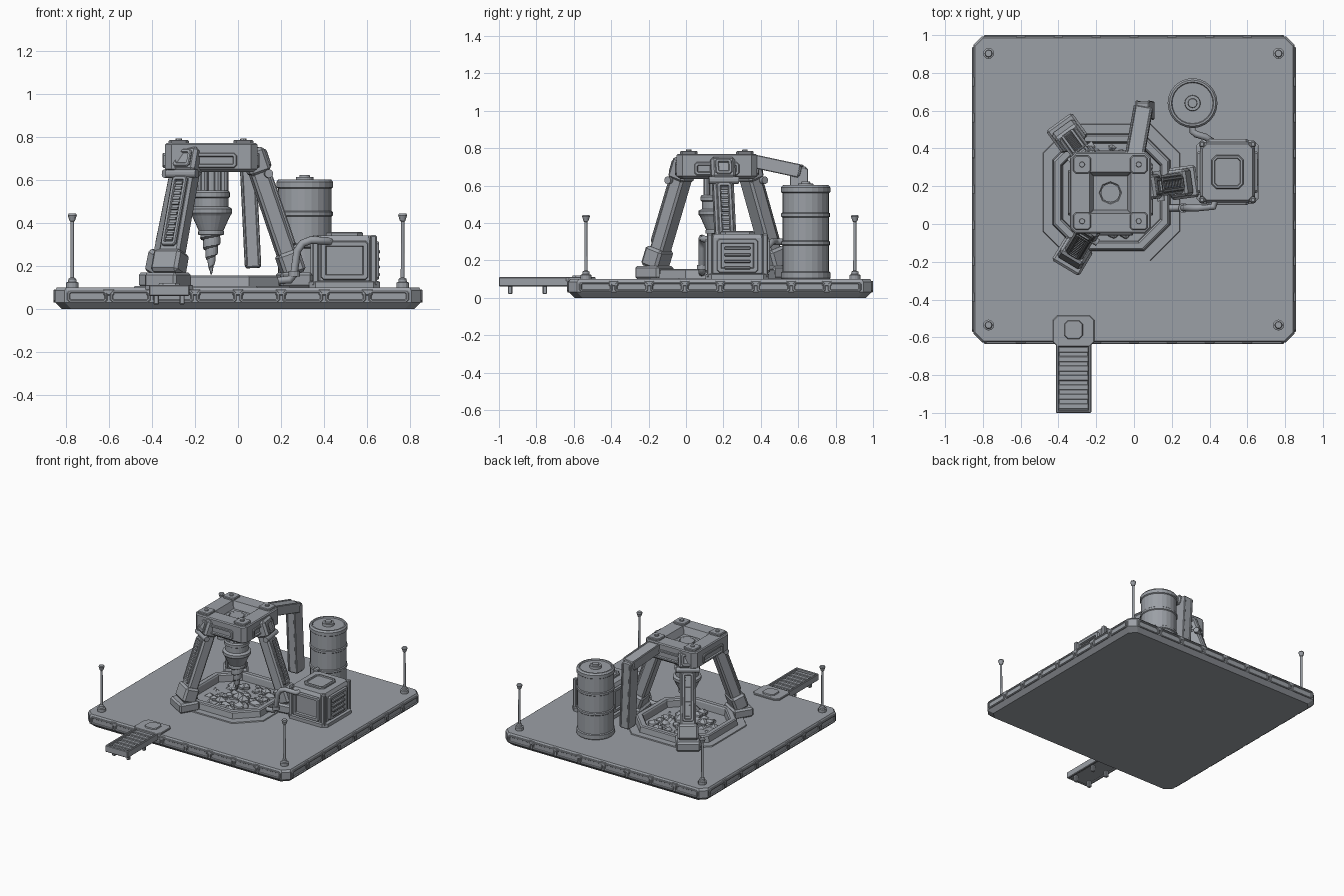
import bpy, bmesh, math, random
from math import sin, cos, pi, radians
from mathutils import Matrix, Vector

if "Cube" in bpy.data.objects:
    bpy.data.objects.remove(bpy.data.objects["Cube"])
random.seed(4)
I = Matrix.Identity(4)

steel = bpy.data.materials.new("steel grey")
steel.use_nodes = True
color = (0.33, 0.35, 0.38, 1)
steel.diffuse_color = color
steel.node_tree.nodes["Principled BSDF"].inputs["Base Color"].default_value = color


def finish(name, bm, M=I):
    bmesh.ops.recalc_face_normals(bm, faces=bm.faces)
    me = bpy.data.meshes.new(name)
    bm.to_mesh(me)
    bm.free()
    me.transform(M)
    me.materials.append(steel)
    ob = bpy.data.objects.new(name, me)
    bpy.context.collection.objects.link(ob)
    return ob


def loft(name, loops, M=I):
    """Skin matching loops and cap both ends."""
    bm = bmesh.new()
    rows = [[bm.verts.new(p) for p in loop] for loop in loops]
    n = len(rows[0])
    for a, b in zip(rows, rows[1:]):
        for i in range(n):
            j = (i + 1) % n
            bm.faces.new((a[i], a[j], b[j], b[i]))
    bm.faces.new(rows[0])
    bm.faces.new(rows[-1])
    return finish(name, bm, M)


def octo(x, y, hx, hy, c, z):
    """Rectangle with cut corners."""
    pts = [(hx - c, -hy), (hx, c - hy), (hx, hy - c), (hx - c, hy),
           (c - hx, hy), (-hx, hy - c), (-hx, c - hy), (c - hx, -hy)]
    return [(x + u, y + v, z) for u, v in pts]


def slab(name, hx, hy, steps, c=0.02, x=0, y=0, M=I):
    """Stack of cut-corner outlines; each step is (inset, height)."""
    return loft(name, [octo(x, y, hx - i, hy - i, max(c - i * 0.5, 0.002), z)
                       for i, z in steps], M)


def block(name, size, loc=(0, 0, 0), M=I, bevel=0.006):
    bm = bmesh.new()
    bmesh.ops.create_cube(bm, size=1)
    bmesh.ops.transform(bm, verts=bm.verts, matrix=Matrix.Translation(loc) @ Matrix.Diagonal((*size, 1)))
    if bevel:
        bmesh.ops.bevel(bm, geom=bm.edges[:], offset=bevel, segments=1, affect='EDGES')
    return finish(name, bm, M)


def lathe(name, profile, loc, n=24, M=I):
    return loft(name, [[(loc[0] + r * cos(2 * pi * i / n), loc[1] + r * sin(2 * pi * i / n), loc[2] + z)
                        for i in range(n)] for r, z in profile], M)


def tube(name, pts, r):
    cu = bpy.data.curves.new(name, 'CURVE')
    cu.dimensions = '3D'
    cu.bevel_depth = r
    cu.bevel_resolution = 2
    cu.use_fill_caps = True
    sp = cu.splines.new('POLY')
    sp.points.add(len(pts) - 1)
    for p, co in zip(sp.points, pts):
        p.co = (*co, 1)
    cu.materials.append(steel)
    bpy.context.collection.objects.link(bpy.data.objects.new(name, cu))


def frame(p, q, side):
    """Frame midway from p to q: z along, y to the side, x outward."""
    p, q = Vector(p), Vector(q)
    z = (q - p).normalized()
    x = Vector(side).cross(z).normalized()
    y = z.cross(x)
    R = Matrix((x, y, z)).transposed().to_4x4()
    return Matrix.Translation((p + q) / 2) @ R, (q - p).length


def face(loc, yaw):
    """Frame on a wall: x across, y up, z outward."""
    return Matrix.Translation(loc) @ Matrix.Rotation(radians(yaw), 4, 'Z') @ Matrix.Rotation(pi / 2, 4, 'X')


def panel(name, w, h, M, d=0.012, rim=0.015):
    """Raised frame around a sunken centre."""
    slab(name, w / 2, h / 2, [(0, -0.01), (0, d * 0.6), (0.004, d), (rim, d), (rim + 0.004, 0.002)], 0.012, M=M)


# Platform with sunken pit
PX, PY = -0.12, 0.168
rims = [(0.82, 0), (0.85, 0.03), (0.85, 0.085), (0.842, 0.1)]
loft("platform", [octo(0, 0.183, h, h - 0.04, 0.045, z) for h, z in rims]
     + [octo(PX, PY, 0.265, 0.265, 0.12, 0.1), octo(PX, PY, 0.25, 0.25, 0.11, 0.03)])

# Platform edge plates and seam clips
for yaw, half, span in ((0, 0.81, 0.85), (90, 0.85, 0.81), (180, 0.81, 0.85), (270, 0.85, 0.81)):
    turn = Matrix.Rotation(radians(yaw), 4, 'Z')
    pitch = (2 * span - 0.1) / 8
    for i in range(9):
        u = (i - 4) * pitch
        seam = Vector((0, 0.183, 0.055)) + turn @ Vector((u, -half, 0))
        if 0 < i < 8:
            block("edge_clip", (0.05, 0.014, 0.028), (0, 0, 0), Matrix.Translation(seam + Vector((0, 0, 0.022))) @ turn, 0.003)
        if i < 8:
            mid = Vector((0, 0.183, 0.058)) + turn @ Vector((u + pitch / 2, -half, 0))
            panel("edge_panel", pitch - 0.012, 0.058, face(mid, yaw), 0.008, 0.01)

# Pit rim and rubble
loft("pit_rim", [octo(PX, PY, h, h, c, z) for h, c, z in
                 ((0.363, 0.155, 0.098), (0.36, 0.155, 0.107), (0.312, 0.14, 0.107), (0.305, 0.135, 0.148),
                  (0.298, 0.135, 0.155), (0.268, 0.12, 0.155), (0.262, 0.12, 0.145), (0.25, 0.11, 0.03))])
for k in range(75):
    a, d = random.uniform(0, 2 * pi), 0.235 * math.sqrt(random.random())
    s = random.uniform(0.028, 0.05)
    bm = bmesh.new()
    bmesh.ops.create_icosphere(bm, subdivisions=1, radius=s)
    for v in bm.verts:
        v.co *= random.uniform(0.8, 1.15)
    finish("rock", bm, Matrix.Translation((PX + d * cos(a), PY + d * sin(a), random.uniform(0.06, 0.1))))

# Corner beacon posts
for x in (-0.77, 0.765):
    for y in (-0.535, 0.903):
        lathe("beacon_post", [(0.029, 0.1), (0.029, 0.122), (0.02, 0.126), (0.018, 0.14), (0.009, 0.145),
                              (0.008, 0.405), (0.013, 0.41), (0.021, 0.435), (0.017, 0.443)], (x, y, 0), 12)

# Walkway
slab("walkway_landing", 0.11, 0.083, [(0, 0.09), (0, 0.108), (0.004, 0.112)], 0.025, -0.32, -0.567)
slab("walkway_hatch", 0.05, 0.05, [(0, 0.11), (0.004, 0.12)], 0.02, -0.32, -0.56)
block("walkway_deck", (0.16, 0.37, 0.024), (-0.32, -0.812, 0.078))
for s in (-1, 1):
    block("walkway_rail", (0.016, 0.37, 0.05), (-0.32 + s * 0.086, -0.815, 0.086), bevel=0.004)
    for y in (-0.94, -0.755):
        block("walkway_foot", (0.024, 0.024, 0.05), (-0.32 + s * 0.06, y, 0.045), bevel=0.004)
for i in range(7):
    block("walkway_tread", (0.158, 0.03, 0.01), (-0.32, -0.965 + i * 0.05, 0.092), bevel=0.003)
block("walkway_end", (0.18, 0.014, 0.05), (-0.32, -0.993, 0.086), bevel=0.004)

# Drill head frame
CX, CY = -0.125, 0.165
slab("drill_head", 0.215, 0.215, [(0.02, 0.635), (0, 0.65), (0, 0.763), (0.007, 0.77), (0.105, 0.77),
                                  (0.125, 0.72)], 0.03, CX, CY)
lathe("head_socket", [(0.08, 0.71), (0.08, 0.727), (0.06, 0.727), (0.055, 0.722)], (CX, CY, 0), 8)
for sx in (-1, 1):
    for sy in (-1, 1):
        x, y = CX + sx * 0.15, CY + sy * 0.15
        slab("head_pad", 0.047, 0.047, [(0, 0.76), (0, 0.78), (0.005, 0.784)], 0.014, x, y)
        lathe("pad_bolt", [(0.016, 0.78), (0.014, 0.792)], (x, y, 0), 8)
for yaw in range(0, 360, 90):
    out = Matrix.Rotation(radians(yaw), 4, 'Z') @ Vector((0, -0.213, 0.0))
    panel("head_panel", 0.24, 0.07, face(Vector((CX, CY, 0.69)) + out, yaw))

# Drill motor and spiral bit
lathe("drill_motor", [(0.05, 0.73), (0.05, 0.55), (0.08, 0.55), (0.088, 0.54), (0.088, 0.52), (0.08, 0.515),
                      (0.08, 0.475), (0.098, 0.465), (0.098, 0.445), (0.09, 0.435), (0.058, 0.365),
                      (0.06, 0.36), (0.06, 0.345), (0.04, 0.34)], (CX, CY, 0))
for i in range(6):
    a = i * pi / 3
    lathe("motor_rod", [(0.018, 0.54), (0.018, 0.65)], (CX + 0.062 * cos(a), CY + 0.062 * sin(a), 0), 8)
bit = []
for i in range(41):
    t = i / 40
    ring = []
    for j in range(20):
        a = 2 * pi * j / 20
        r = (0.003 + 0.045 * (1 - t)) * (0.85 + 0.35 * ((j / 20 + t * 4) % 1))
        ring.append((CX + r * cos(a), CY + r * sin(a), 0.345 - 0.185 * t))
    bit.append(ring)
loft("drill_bit", bit)

# Three splayed legs
for deg in (8, 126, 239):
    M = Matrix.Translation((CX, CY, 0)) @ Matrix.Rotation(radians(deg), 4, 'Z')
    F, length = frame((0.385, 0, 0.16), (0.185, 0, 0.74), (0, 1, 0))
    L = M @ F
    block("leg_beam", (0.08, 0.11, length), M=L, bevel=0.012)
    block("leg_shoulder", (0.1, 0.13, 0.12), (0.005, 0, length / 2 - 0.06), L, 0.014)
    block("leg_boot", (0.105, 0.145, 0.11), (0.005, 0, 0.055 - length / 2), L, 0.014)
    block("leg_foot", (0.15, 0.17, 0.07), (0.39, 0, 0.135), M, 0.012)
    out = L @ Matrix.Translation((0.04, 0, -0.01)) @ Matrix.Rotation(pi / 2, 4, 'Z') @ Matrix.Rotation(pi / 2, 4, 'X')
    panel("leg_channel", 0.08, 0.34, out, 0.014, 0.016)
    for i in range(12):
        block("leg_rib", (0.014, 0.036, 0.012), (0.045, 0, -0.148 + i * 0.025), L, 0)
    panel("shoulder_panel", 0.09, 0.085, out @ Matrix.Translation((0, length / 2 - 0.05, 0.015)), 0.01)
    lathe("leg_hinge", [(0.02, -0.08), (0.02, 0.08)], (0, 0, 0), 12,
          L @ Matrix.Translation((0.035, 0, length / 2 - 0.13)) @ Matrix.Rotation(pi / 2, 4, 'X'))

# Discharge arm and chute
for name, p, q, side, w, d in (("discharge_arm", (0.0, 0.34, 0.735), (0.05, 0.62, 0.675), (1, 0, 0), 0.1, 0.06),
                               ("discharge_chute", (0.07, 0.6, 0.19), (0.045, 0.605, 0.70), (1, 0, 0), 0.075, 0.085)):
    A, length = frame(p, q, side)
    block(name, (d, w, length), M=A, bevel=0.008)
    for s in (-1, 1):
        block(name + "_rail", (d + 0.012, 0.014, length * 0.96), (0, s * (w / 2 - 0.006), 0), A, 0.004)

# Storage tank
lathe("storage_tank", [(0.128, 0.1), (0.132, 0.105), (0.132, 0.135), (0.125, 0.14), (0.125, 0.28), (0.131, 0.285),
                       (0.131, 0.3), (0.125, 0.305), (0.125, 0.43), (0.131, 0.435), (0.131, 0.45), (0.125, 0.455),
                       (0.125, 0.56), (0.132, 0.565), (0.132, 0.59), (0.122, 0.602), (0.112, 0.602), (0.108, 0.594),
                       (0.042, 0.594), (0.04, 0.612), (0.025, 0.612), (0.023, 0.622), (0.01, 0.622)], (0.31, 0.64, 0))

# Generator
GX, GY = 0.495, 0.275
slab("generator_base", 0.165, 0.17, [(0, 0.1), (0, 0.125), (0.01, 0.13)], 0.03, GX, GY)
slab("generator_body", 0.145, 0.16, [(0.005, 0.12), (0, 0.135), (0, 0.32), (0.012, 0.342)], 0.03, GX, GY)
slab("generator_hatch", 0.085, 0.09, [(0, 0.33), (0, 0.352), (0.005, 0.358), (0.015, 0.358), (0.018, 0.35)], 0.025, GX, GY)
for yaw, dist in ((0, 0.158), (90, 0.143), (180, 0.158), (270, 0.143)):
    out = Matrix.Rotation(radians(yaw), 4, 'Z') @ Vector((0, -dist, 0))
    panel("generator_panel", 0.22, 0.18, face(Vector((GX, GY, 0.225)) + out, yaw), 0.016, 0.022)
for z in (0.16, 0.195, 0.23, 0.265):
    block("generator_vent", (0.02, 0.14, 0.016), (0.65, GY, z), bevel=0.004)
for sx in (-1, 1):
    for sy in (-1, 1):
        block("generator_post", (0.03, 0.03, 0.235), (GX + sx * 0.135, GY + sy * 0.148, 0.225))

# Pipes between generator, pit and tank
tube("feed_pipe", [(0.43, 0.13, 0.31), (0.42, 0.09, 0.315), (0.34, 0.085, 0.32), (0.3, 0.085, 0.305),
                   (0.275, 0.085, 0.27), (0.26, 0.085, 0.16), (0.24, 0.085, 0.135), (0.16, 0.085, 0.13)], 0.018)
tube("tank_pipe", [(0.31, 0.56, 0.3), (0.31, 0.49, 0.3), (0.33, 0.475, 0.3), (0.38, 0.46, 0.3),
                   (0.41, 0.44, 0.28), (0.42, 0.4, 0.27)], 0.018)
lathe("pipe_collar", [(0.026, 0.15), (0.026, 0.175)], (0.261, 0.085, 0), 12)
